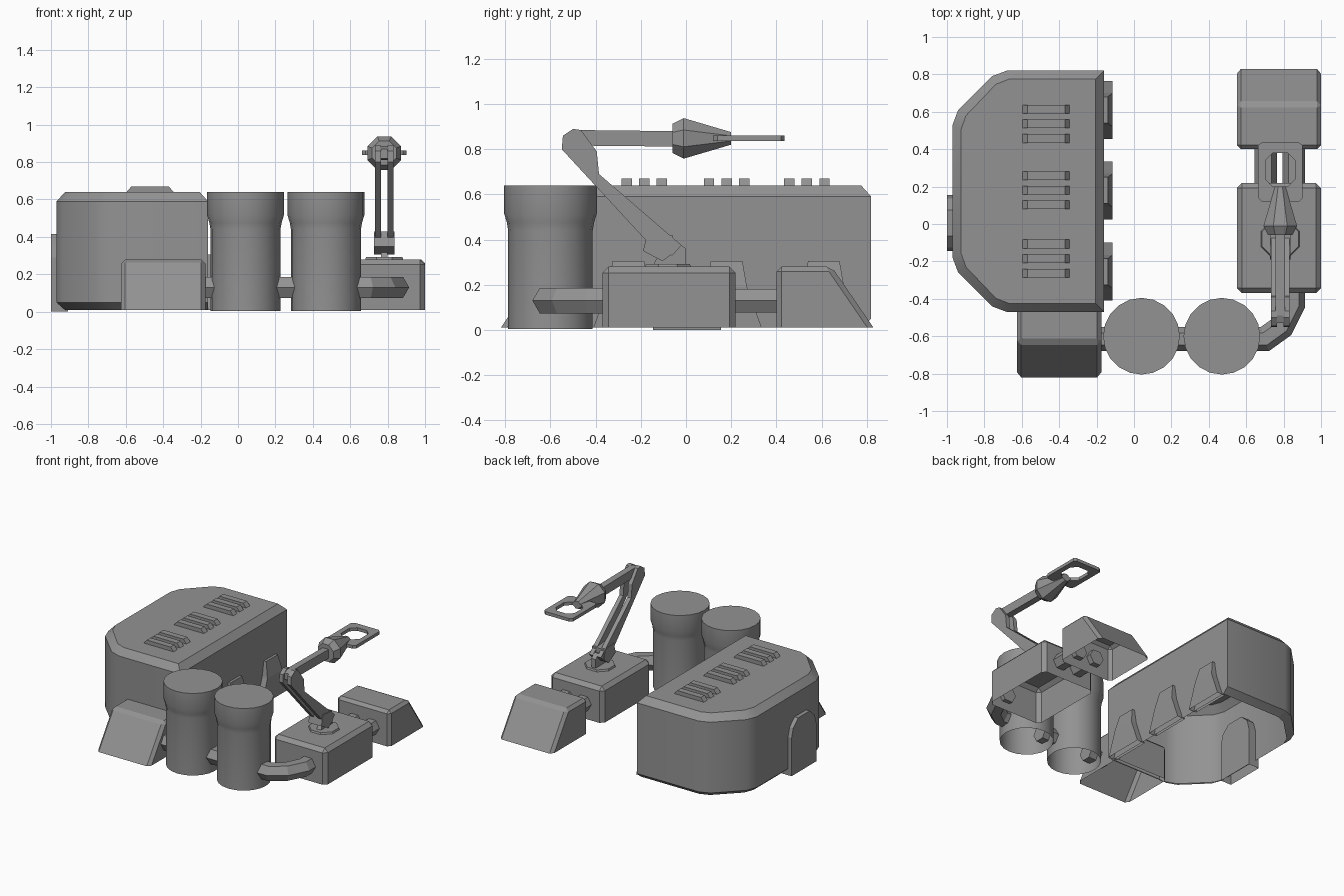
import bpy, bmesh, math
from mathutils import Vector

if "Cube" in bpy.data.objects:
    bpy.data.objects.remove(bpy.data.objects["Cube"])

grey = bpy.data.materials.new("plain grey")
grey.diffuse_color = (0.29, 0.29, 0.29, 1)
grey.use_nodes = True
grey.node_tree.nodes["Principled BSDF"].inputs["Base Color"].default_value = grey.diffuse_color


def finish(bm, name, smooth=None):
    bmesh.ops.recalc_face_normals(bm, faces=bm.faces[:])
    mesh = bpy.data.meshes.new(name)
    bm.to_mesh(mesh)
    bm.free()
    mesh.materials.append(grey)
    ob = bpy.data.objects.new(name, mesh)
    bpy.context.collection.objects.link(ob)
    if smooth:
        bpy.ops.object.select_all(action='DESELECT')
        ob.select_set(True)
        bpy.context.view_layer.objects.active = ob
        bpy.ops.object.shade_smooth_by_angle(angle=math.radians(smooth))
    return ob


def loft(name, rings, cap_start=True, cap_end=True, smooth=None):
    """Skin a list of equally long closed rings of points."""
    bm = bmesh.new()
    vs = [[bm.verts.new(p) for p in r] for r in rings]
    n = len(rings[0])
    for a, b in zip(vs, vs[1:]):
        for i in range(n):
            j = (i + 1) % n
            bm.faces.new((a[i], a[j], b[j], b[i]))
    if cap_start:
        bm.faces.new(vs[0][::-1])
    if cap_end:
        bm.faces.new(vs[-1])
    return finish(bm, name, smooth)


def prism_x(name, profile, x0, x1, bevel=0, open_bottom=False):
    """Extrude a (y, z) profile along x, optionally bevelled and open below."""
    bm = bmesh.new()
    a = [bm.verts.new((x0, y, z)) for y, z in profile]
    b = [bm.verts.new((x1, y, z)) for y, z in profile]
    n = len(profile)
    bm.faces.new(a[::-1])
    bm.faces.new(b)
    for i in range(n):
        j = (i + 1) % n
        bm.faces.new((a[i], a[j], b[j], b[i]))
    if open_bottom:
        low = [f for f in bm.faces if all(v.co.z < 0.015 for v in f.verts)]
        bmesh.ops.delete(bm, geom=low, context='FACES_ONLY')
    if bevel:
        bmesh.ops.recalc_face_normals(bm, faces=bm.faces[:])
        edges = [e for e in bm.edges if len(e.link_faces) == 2]
        bmesh.ops.bevel(bm, geom=edges, offset=bevel, segments=1,
                        affect='EDGES', clamp_overlap=True)
        loose = [e for e in bm.edges if not e.link_faces]
        bmesh.ops.delete(bm, geom=loose, context='EDGES')
    return finish(bm, name)


def pipe(name, path, r=0.065, sides=6):
    """Level pipe of hexagonal section along (x, y) points."""
    pts = [Vector((x, y, 0.13)) for x, y in path]
    rings = []
    for i, p in enumerate(pts):
        d_in = (p - pts[i - 1]).normalized() if i else (pts[1] - p).normalized()
        d_out = (pts[i + 1] - p).normalized() if i + 1 < len(pts) else d_in
        d = (d_in + d_out).normalized()
        side = Vector((d.y, -d.x, 0)) / max(d.dot(d_in), 0.5)
        rings.append([p + side * r * math.cos(t) + Vector((0, 0, r * math.sin(t)))
                      for t in (2 * math.pi * k / sides for k in range(sides))])
    return loft(name, rings)


# main hall: clipped plan, chamfered roof edge, open underneath
plan = [(-0.16, -0.47), (-0.16, 0.82), (-0.68, 0.82), (-0.76, 0.79),
        (-0.94, 0.61), (-0.97, 0.53), (-0.97, -0.18), (-0.94, -0.26),
        (-0.76, -0.44), (-0.68, -0.47)]


def plan_ring(z, inset, cx, width):
    sx, sy = 1 - inset / width, 1 - inset / 0.645
    return [(cx + (x - cx) * sx, 0.175 + (y - 0.175) * sy, z) for x, y in plan]


loft("main_hall", [plan_ring(0.01, 0.045, -0.16, 0.81),
                   plan_ring(0.05, 0, -0.16, 0.81),
                   plan_ring(0.59, 0, -0.565, 0.405),
                   plan_ring(0.64, 0.045, -0.565, 0.405)],
     cap_start=False, smooth=28)

# roof vents in three groups
for g, gy in enumerate((0.535, 0.18, -0.185)):
    for k in (-1, 0, 1):
        y = gy + k * 0.078
        loft(f"roof_vent_{g}_{k + 1}",
             [[(-0.60 + i, y - 0.023, z), (-0.34 - i, y - 0.023, z),
               (-0.34 - i, y + 0.023, z), (-0.60 + i, y + 0.023, z)]
              for z, i in ((0.635, 0), (0.67, 0.03))])

# wall buttresses, wide and thick at the foot
for g, y in enumerate((-0.255, 0.18, 0.61)):
    loft(f"buttress_{g}",
         [[(-0.18, y - w, z), (x, y - w, z), (x, y + w, z), (-0.18, y + w, z)]
          for z, w, x in ((0.01, 0.155, -0.115), (0.19, 0.09, -0.115),
                          (0.305, 0.07, -0.14))], cap_start=False)

# arched doorway on the left wall
arch = [(-0.145, 0.0), (-0.145, 0.29), (-0.125, 0.36), (-0.065, 0.415),
        (0.075, 0.415), (0.135, 0.36), (0.155, 0.29), (0.155, 0.0)]
prism_x("doorway", arch, -1.0, -0.91, open_bottom=True)

# ramp blocks, one in front of the hall and one at the back right
ramp = [(0.40, 0.01), (0.40, 0.28), (0.645, 0.28), (0.83, 0.01)]
prism_x("rear_ramp", ramp, 0.55, 1.0, 0.022, True)
prism_x("front_ramp", [(-y + 0.01, z) for y, z in ramp], -0.625, -0.175, 0.022, True)

# arm base block
prism_x("base_block", [(-0.37, 0.01), (-0.37, 0.28), (0.22, 0.28), (0.22, 0.01)],
        0.55, 1.0, 0.028, True)

# storage tanks with a wider collar, open underneath
for g, cx in enumerate((0.04, 0.47)):
    loft(f"tank_{g}",
         [[(cx + r * math.cos(t), -0.60 + r * math.sin(t), z)
           for t in (2 * math.pi * k / 20 for k in range(20))]
          for z, r in ((0.005, 0.187), (0.44, 0.187), (0.475, 0.193),
                       (0.515, 0.205), (0.64, 0.205))],
         cap_start=False, smooth=35)

# connecting pipes
pipe("hall_pipe", [(-0.25, -0.615), (-0.08, -0.615)])
pipe("tank_pipe", [(0.17, -0.615), (0.34, -0.615)])
pipe("bent_pipe", [(0.58, -0.615), (0.70, -0.615), (0.79, -0.55),
                   (0.85, -0.43), (0.85, -0.34)])
for x in (0.705, 0.855):
    pipe("link_pipe", [(x, 0.18), (x, 0.44)], 0.06)

# turntable and pivot of the arm
AX = 0.782
loft("turntable", [[(AX + r * math.cos(t), -0.08 + r * math.sin(t), z)
                    for t in (math.pi / 8 + math.pi * k / 4 for k in range(8))]
                   for z, r in ((0.275, 0.112), (0.293, 0.105))])
prism_x("pivot_bracket", [(-0.15, 0.28), (-0.10, 0.37), (-0.04, 0.39),
                          (0.0, 0.36), (0.0, 0.28)], AX - 0.018, AX + 0.018)
pivot = [(-0.19, 0.35), (-0.105, 0.305), (-0.055, 0.34), (-0.06, 0.42), (-0.17, 0.43)]
prism_x("pivot_pin", pivot, AX - 0.055, AX + 0.055)

# twin lower arm bars
bar = [(-0.55, 0.80), (-0.545, 0.86), (-0.50, 0.89), (-0.465, 0.885),
       (-0.395, 0.79), (-0.385, 0.69), (-0.02, 0.375), (-0.06, 0.33),
       (-0.12, 0.34), (-0.19, 0.41)]
for s in (-1, 1):
    a, b = sorted((AX + s * 0.018, AX + s * 0.05))
    prism_x("lower_arm", bar, a, b)

# forearm
prism_x("forearm", [(-0.53, 0.82), (-0.53, 0.87), (-0.49, 0.885), (-0.04, 0.88),
                    (-0.04, 0.812), (-0.40, 0.815)], AX - 0.025, AX + 0.025)

# faceted wrist
loft("wrist", [[(AX + r * math.cos(t), y, 0.848 + r * math.sin(t))
                for t in (math.pi / 8 + math.pi * k / 4 for k in range(8))]
               for y, r in ((-0.06, 0.07), (-0.01, 0.097), (0.20, 0.03))])

# flat ring gripper
outer = [(-0.12, 0.14), (-0.10, 0.12), (0.10, 0.12), (0.12, 0.14),
         (0.12, 0.42), (0.10, 0.435), (-0.10, 0.435), (-0.12, 0.42)]
inner = [(-0.08, 0.24), (-0.04, 0.20), (0.04, 0.20), (0.08, 0.24),
         (0.08, 0.34), (0.04, 0.38), (-0.04, 0.38), (-0.08, 0.34)]
rings = [[(AX + x, y, z) for x, y in o]
         for o, z in ((outer, 0.837), (outer, 0.861), (inner, 0.861),
                      (inner, 0.837), (outer, 0.837))]
ring = loft("gripper", rings, False, False)
bm = bmesh.new()
bm.from_mesh(ring.data)
bmesh.ops.remove_doubles(bm, verts=bm.verts[:], dist=1e-5)
bmesh.ops.recalc_face_normals(bm, faces=bm.faces[:])
bm.to_mesh(ring.data)
bm.free()
